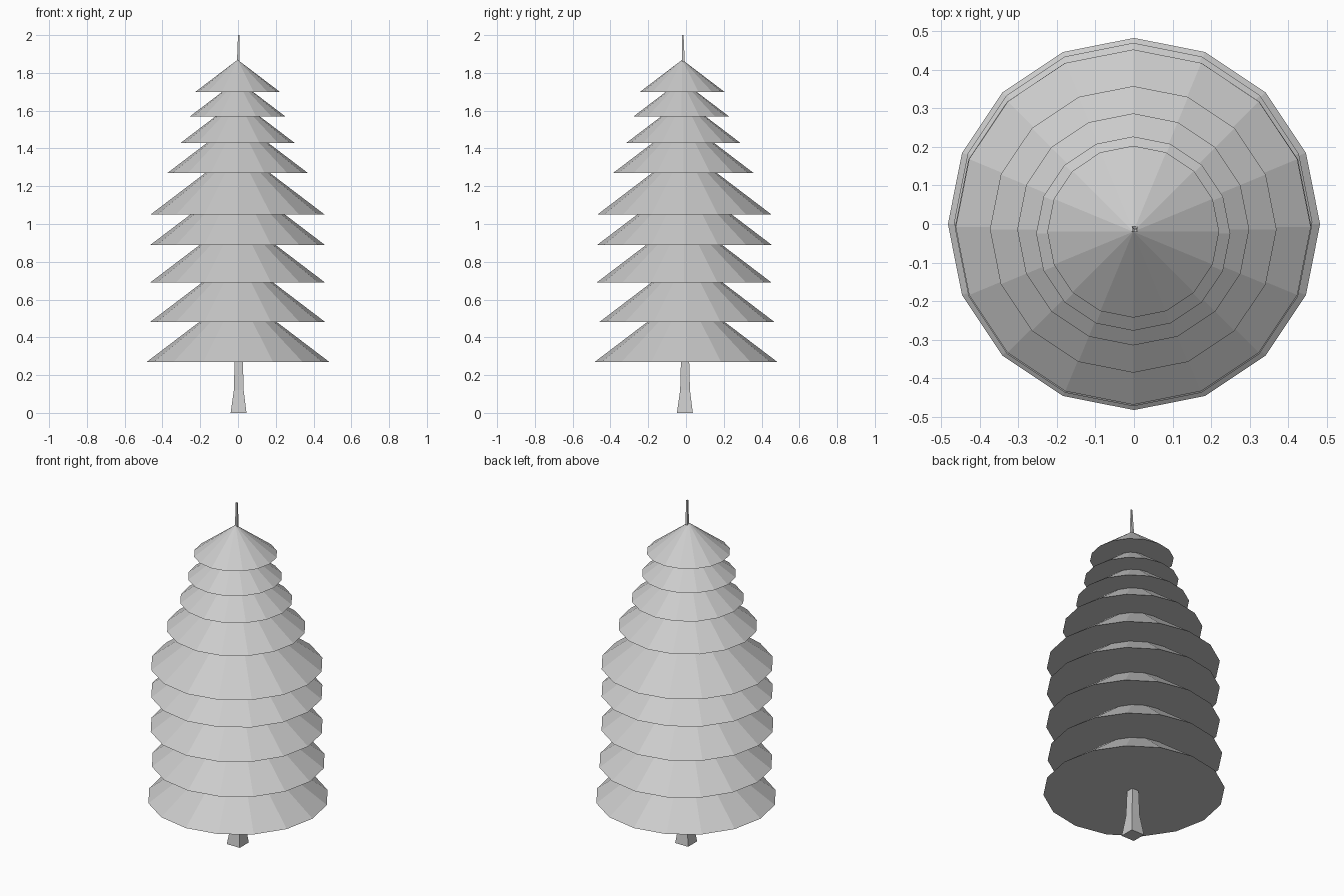
import bpy, bmesh, math

if "Cube" in bpy.data.objects:
    bpy.data.objects.remove(bpy.data.objects["Cube"])

grey = bpy.data.materials.new("plain grey")
grey.diffuse_color = (0.6, 0.6, 0.6, 1)
grey.use_nodes = True
grey.node_tree.nodes["Principled BSDF"].inputs["Base Color"].default_value = grey.diffuse_color


def finish(bm, name):
    bmesh.ops.recalc_face_normals(bm, faces=bm.faces)
    mesh = bpy.data.meshes.new(name)
    bm.to_mesh(mesh)
    bm.free()
    mesh.materials.append(grey)
    obj = bpy.data.objects.new(name, mesh)
    bpy.context.collection.objects.link(obj)
    return obj


def branch_tier(name, z, radius, x, y, sides=16, slope=0.76):
    """Closed flat-sided cone with its rim at height z."""
    bm = bmesh.new()
    tip = bm.verts.new((x, y, z + radius * slope))
    rim = [bm.verts.new((x + radius * math.cos(2 * math.pi * i / sides),
                         y + radius * math.sin(2 * math.pi * i / sides), z))
           for i in range(sides)]
    for i in range(sides):
        bm.faces.new((rim[i], rim[(i + 1) % sides], tip))
    bm.faces.new(rim[::-1])
    finish(bm, name)


def square_loft(name, sections):
    """Square post through (z, half width, x, y) sections."""
    bm = bmesh.new()
    rings = [[bm.verts.new((x + sx * h, y + sy * h, z))
              for sx, sy in ((-1, -1), (1, -1), (1, 1), (-1, 1))]
             for z, h, x, y in sections]
    for low, high in zip(rings, rings[1:]):
        for i in range(4):
            j = (i + 1) % 4
            bm.faces.new((low[i], low[j], high[j], high[i]))
    bm.faces.new(rings[0][::-1])
    bm.faces.new(rings[-1])
    finish(bm, name)


# Branch tiers, bottom to top: rim height, radius, centre x, centre y
tiers = [
    (0.27, 0.483, 0, 0),
    (0.48, 0.465, -0.002, 0.005),
    (0.69, 0.463, -0.002, -0.01),
    (0.89, 0.461, -0.002, -0.008),
    (1.05, 0.461, -0.002, -0.008),
    (1.27, 0.372, -0.002, -0.014),
    (1.43, 0.301, -0.002, -0.014),
    (1.57, 0.252, -0.002, -0.025),
    (1.70, 0.223, -0.002, -0.02),
]
for n, tier in enumerate(tiers, 1):
    branch_tier(f"branch_tier_{n}", *tier)

# Trunk with flared foot, running up to the thin tip
square_loft("trunk", [
    (0.0, 0.042, 0.003, -0.006),
    (0.12, 0.026, 0.004, -0.005),
    (0.27, 0.022, 0.004, -0.005),
    (1.70, 0.009, 0.002, -0.014),
    (1.87, 0.007, 0.002, -0.014),
    (2.0, 0.004, 0.004, -0.017),
])
